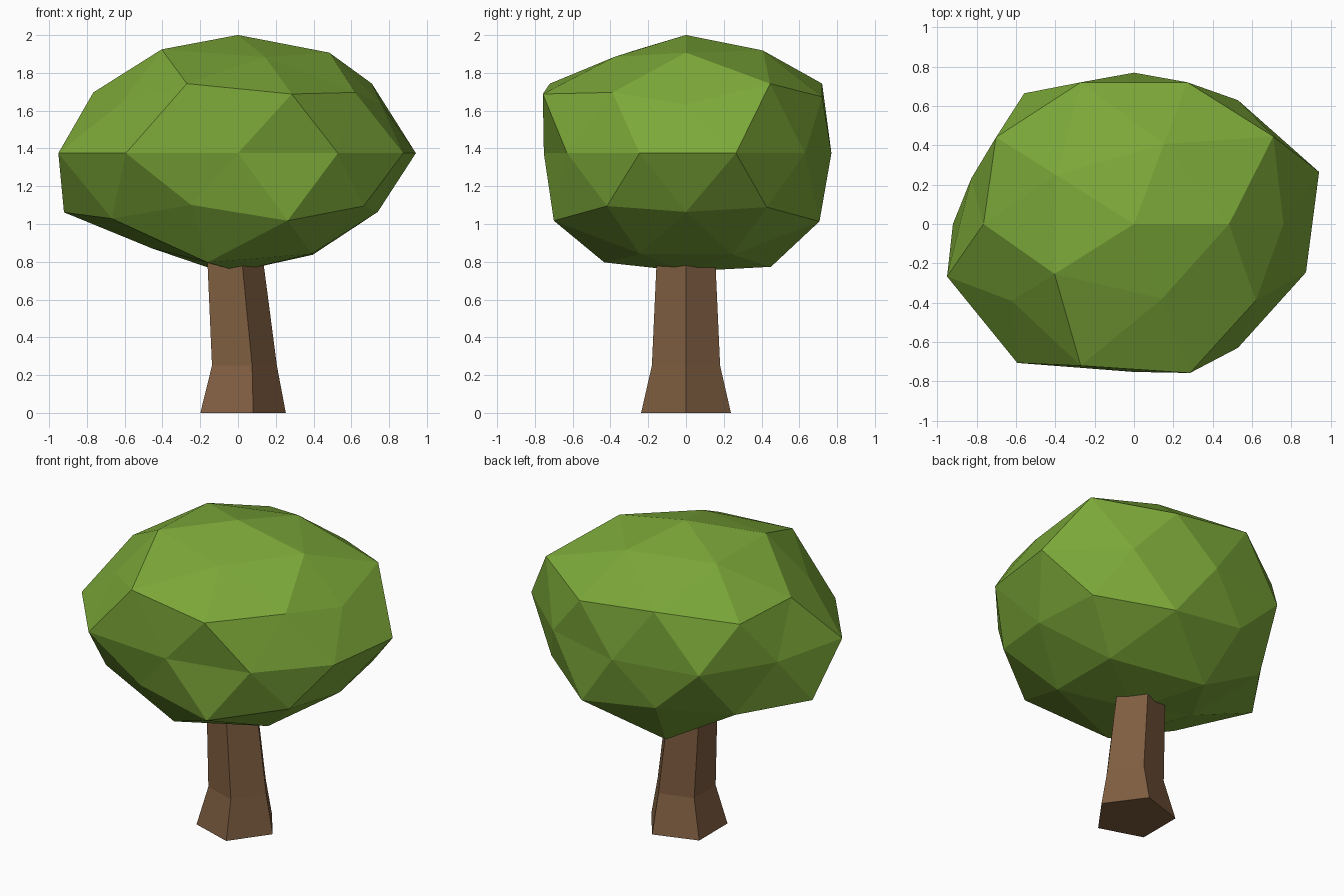
import bpy, bmesh
from math import atan2, cos, sin, tau
from mathutils import Vector

old = bpy.data.objects.get("Cube")
if old:
    bpy.data.objects.remove(old, do_unlink=True)


def make_material(name, colour):
    mat = bpy.data.materials.new(name)
    mat.use_nodes = True
    mat.diffuse_color = (*colour, 1)
    mat.node_tree.nodes["Principled BSDF"].inputs["Base Color"].default_value = (*colour, 1)
    return mat


def make_object(name, bm, mat):
    bmesh.ops.recalc_face_normals(bm, faces=bm.faces[:])
    mesh = bpy.data.meshes.new(name)
    bm.to_mesh(mesh)
    bm.free()
    mesh.materials.append(mat)
    obj = bpy.data.objects.new(name, mesh)
    bpy.context.collection.objects.link(obj)
    return obj


leaf_green = make_material("leaf green", (0.2, 0.39, 0.04))
bark_brown = make_material("bark brown", (0.21, 0.11, 0.052))

# Foliage: squashed icosphere, each vertex pushed in or out by a percentage.
# Rings run from top to bottom, each counter-clockwise from +x.
bulge = [
    92,
    92, 94, 93, 95, 88,
    103, 103, 90, 103, 90,
    85, 98, 97, 86, 103,
    99, 90, 89, 95, 87, 100, 101, 87, 90, 92,
    94, 93, 103, 90, 92,
    87, 101, 93, 97, 100,
    93, 104, 87, 100, 92,
    92,
]
size = Vector((1, 0.865, 0.68))


def ring_order(vert):
    x, y, z = vert.co
    return (-round(z, 2), (atan2(y, x) + 0.1) % tau)


bm = bmesh.new()
bmesh.ops.create_icosphere(bm, subdivisions=2, radius=1)
for vert, percent in zip(sorted(bm.verts, key=ring_order), bulge):
    vert.co = vert.co * size * (percent / 100)
foliage = make_object("foliage", bm, leaf_green)
foliage.location.z = 1.375

# Trunk: leaning five-sided rings with a flared foot (height, centre x, radius)
bm = bmesh.new()
rings = []
for height, centre, radius in [(0, 0.003, 0.25), (0.25, 0.016, 0.19), (1, -0.046, 0.154)]:
    rings.append([
        bm.verts.new((centre + radius * cos(tau * i / 5), radius * sin(tau * i / 5), height))
        for i in range(5)
    ])
for low, high in zip(rings, rings[1:]):
    for i in range(5):
        j = (i + 1) % 5
        bm.faces.new((low[i], low[j], high[j], high[i]))
bm.faces.new(rings[0][::-1])
bm.faces.new(rings[-1])
make_object("trunk", bm, bark_brown)
